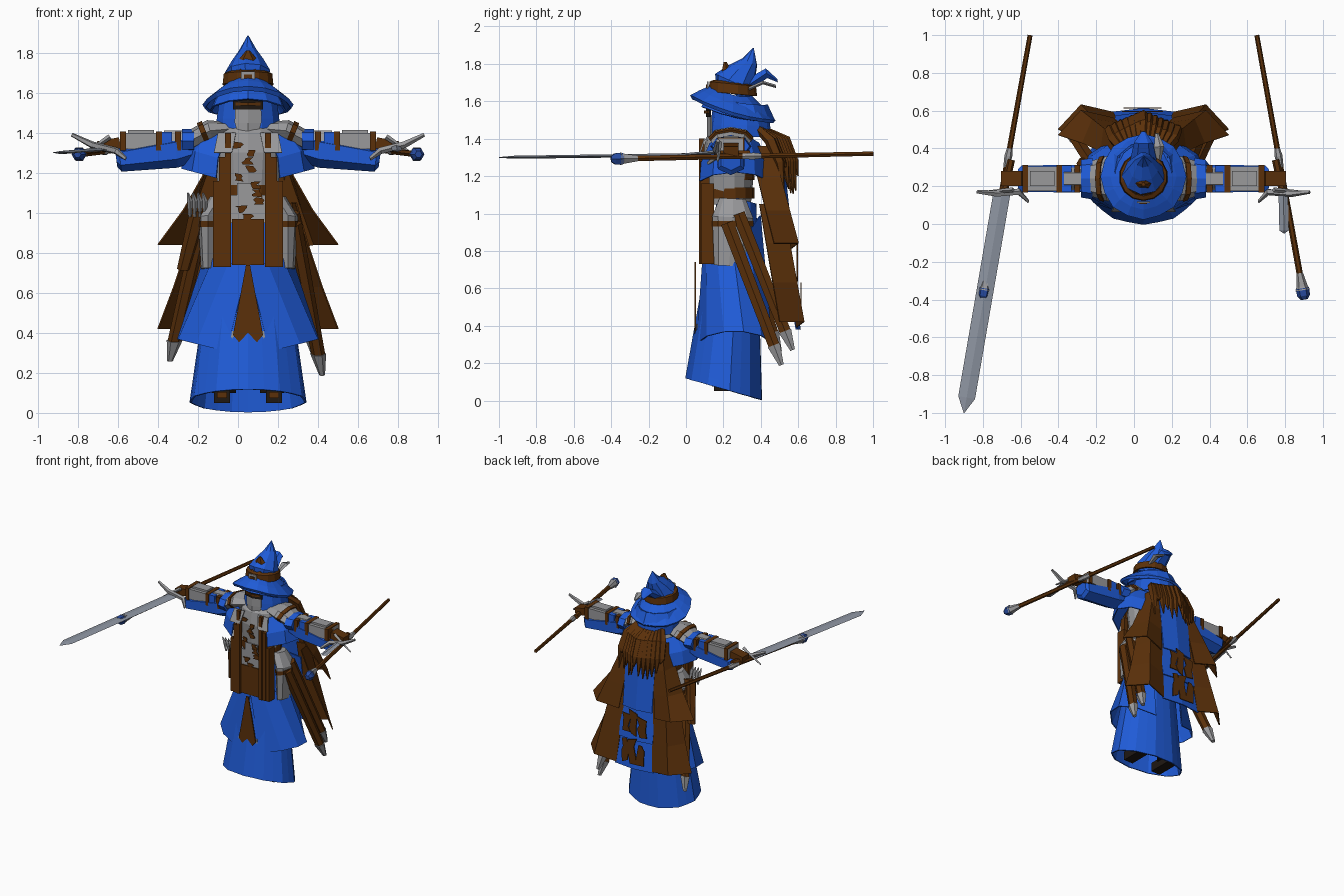
import bpy, bmesh, math, random
from mathutils import Vector

if "Cube" in bpy.data.objects:
    bpy.data.objects.remove(bpy.data.objects["Cube"])
random.seed(4)
CENTRE = .05  # the body's centre line
ARM_Y, ARM_Z = .24, 1.36


def material(name, red, green, blue_part):
    mat = bpy.data.materials.new(name)
    mat.use_nodes = True
    mat.diffuse_color = (red, green, blue_part, 1)
    mat.node_tree.nodes["Principled BSDF"].inputs["Base Color"].default_value = mat.diffuse_color
    return mat


blue = material("cloth blue", .014, .105, .68)
brown = material("leather brown", .105, .03, .003)
grey = material("armour grey", .32, .32, .33)
steel = material("blade steel", .27, .3, .36)
dark = material("dark leather", .014, .009, .006)
gem = material("gem blue", .02, .07, .35)


def finish(name, bm, mat, thick=0.0):
    bmesh.ops.recalc_face_normals(bm, faces=bm.faces)
    mesh = bpy.data.meshes.new(name)
    bm.to_mesh(mesh)
    bm.free()
    mesh.materials.append(mat)
    ob = bpy.data.objects.new(name, mesh)
    bpy.context.collection.objects.link(ob)
    if thick:
        solid = ob.modifiers.new("thickness", "SOLIDIFY")
        solid.thickness, solid.offset = thick, 0


def bridge(bm, rows, closed):
    rows = [[bm.verts.new(point) for point in row] for row in rows]
    count = len(rows[0])
    for above, below in zip(rows, rows[1:]):
        for i in range(count if closed else count - 1):
            j = (i + 1) % count
            bm.faces.new((above[i], above[j], below[j], below[i]))
    return rows


def panel(name, rows, mat, thick=.008):
    """Cloth sheet through rows of points."""
    bm = bmesh.new()
    bridge(bm, rows, False)
    finish(name, bm, mat, thick)


def tube(name, stations, mat, sides=6, turn=0.0):
    """Solid along a path; each station is a point, a width and maybe a height."""
    bm = bmesh.new()
    points = [Vector(station[0]) for station in stations]
    along = (points[-1] - points[0]).normalized()
    upright = abs(along.z) > .9
    side = Vector((1, 0, 0)) if upright else along.cross(Vector((0, 0, 1))).normalized()
    up = side.cross(along).normalized()
    rows = []
    for point, station in zip(points, stations):
        width, height = station[1], station[-1]
        angles = [turn + math.tau * i / sides for i in range(sides)]
        rows.append([point + side * width * math.cos(a) + up * height * math.sin(a) for a in angles])
    rows = bridge(bm, rows, True)
    bm.faces.new(rows[0])
    bm.faces.new(rows[-1])
    finish(name, bm, mat)


def box(name, start, end, width, height, mat):
    size = (width / math.sqrt(2), height / math.sqrt(2))
    tube(name, [(start, *size), (end, *size)], mat, 4, math.pi / 4)


def robe(name, y, profile, mat, sides=14, depth=1.0, tilt=0.0, lean=0.0, droop=0.0, fold=0.0):
    """Upright shell from a profile of heights and radii."""
    bm, rows = bmesh.new(), []
    for z, radius in profile:
        row = []
        for i in range(sides):
            a = math.tau * i / sides
            r = radius * (1 + fold * (-1) ** i)
            row.append((CENTRE + r * math.sin(a),
                        y + lean * z - r * depth * math.cos(a),
                        z + radius * tilt * math.cos(a) - droop * math.sin(a) ** 2))
        rows.append(row)
    bridge(bm, rows, True)
    finish(name, bm, mat, .01)


def at(s, out, y, z):
    """Point at a distance from the centre line, on side s."""
    return (CENTRE + s * out, y, z)


def plate(name, y, rows, mat, bend=0.0):
    """Symmetric front plate from heights and half widths."""
    panel(name, [[at(s, w, y + bend * abs(s), z) for s in (-1, 0, 1)] for z, w in rows], mat)


def spot(name, x, y, z, width, height, mat):
    """Thin worn patch with a ragged outline."""
    ragged = lambda size: random.uniform(-.3, .3) * size
    panel(name, [[(x + ragged(width) + end * width, y, z + row * height / 3 + ragged(height / 3))
                  for end in (0, 1)] for row in range(4)], mat, .006)


# Robe, torso and belts
robe("lower_skirt", .2, [(z, .295 - .145 * z) for z in (.06, .1, .35, .7, 1.08)], blue,
     sides=22, depth=.7, tilt=.2, lean=.07, fold=.015)
robe("torso", .23, [(1.05, .14), (1.3, .17), (1.4, .15), (1.46, .08)], grey, depth=.8)
for name, z, height in (("belt", 1.08, .06), ("waist_strap", 1.18, .03)):
    robe(name, .235, [(z, .15), (z + height, .15)], brown, depth=.85)
plate("waist_plate", .1, [(1.09, .085), (.95, .085)], grey)
plate("belt_buckle", .1, [(1.15, .055), (1.06, .055)], grey)

# Hood and face
robe("hood", .29, [(1.41, .16), (1.47, .155), (1.58, .14)], blue)
plate("mask", .115, [(1.525, .065), (1.45, .065), (1.38, .045)], grey, bend=.02)
plate("eye_band", .11, [(1.58, .075), (1.515, .075)], dark, bend=.02)
plate("brow_band", .1, [(1.55, .06), (1.535, .06)], brown, bend=.02)

# Hat
robe("hat_brim", .25, [(1.655, .1), (1.605, .17), (1.565, .22), (1.55, .21)], blue,
     sides=16, tilt=.3, droop=.025, fold=.012)
robe("hat_brim_fold", .28, [(1.61, .15), (1.53, .19)], blue, sides=12, tilt=.2, droop=.02, fold=.02)
robe("hat_band", .25, [(1.64, .125), (1.69, .12), (1.7, .1)], brown, tilt=.1)
tube("hat_crown", [((CENTRE, y, z), r) for y, z, r in
                   ((.25, 1.64, .1), (.26, 1.7, .115), (.3, 1.76, .08), (.34, 1.81, .045), (.36, 1.885, .003))],
     blue, 9, .3)
tube("hat_front_peak", [((CENTRE, .2, 1.69), .085, .055), ((CENTRE, .22, 1.75), .06, .035),
                        ((CENTRE, .21, 1.81), .01)], brown)
tube("hat_back_fold", [((CENTRE, .34, 1.69), .07, .04), ((CENTRE, .43, 1.75), .05, .03),
                       ((CENTRE, .49, 1.71), .01)], blue)
tube("hat_feather", [(at(1, .08, .32, 1.66), .01), (at(1, .08, .41, 1.7), .03, .01),
                     (at(1, .07, .48, 1.68), .01)], grey, 5)
plate("hat_buckle", .115, [(1.705, .035), (1.655, .035)], grey)
plate("hat_buckle_centre", .11, [(1.69, .02), (1.67, .02)], brown)

# Front apron and tabard
plate("apron", .085, [(.97, .08), (.74, .08)], brown)
plate("tabard", .05, [(.74, .01), (.39, .075), (.31, .01)], brown)
plate("tabard_trim", .06, [(.41, .08), (.38, .085), (.29, .01)], grey)

for s, label in ((1, "left_"), (-1, "right_")):
    # Overskirt wrapping from the front slit to the back
    top, low = [], []
    for i in range(6):
        a, b = i * .5, .3 + i * .5
        top.append(at(s, .2 * math.sin(a), .26 - .17 * math.cos(a), .74 + .01 * i * i))
        low.append(at(s, .36 * math.sin(b), .26 - .21 * math.cos(b), .28 + .09 * math.sin(b)))
    panel(label + "overskirt", [top, low], blue)

    # Hanging straps in front
    for i in range(3):
        out, y = .1 + .03 * i, .085 + .015 * i
        box(label + "front_strap", at(s, out, y, 1.4 - .12 * i), at(s, out, y, .73), .028, .03 + .02 * i, brown)

    # Two-tier cape, flaring as it falls
    for tier, (high, bottom, start) in enumerate(((1.36, .84, 0), (1.05, .42, .4))):
        rows = []
        for step in range(4):
            drop = step / 3
            f = start + (1 - start) * drop
            z, y = high + (bottom - high) * drop, .03 * tier * drop
            rows.append([at(s, .17 + .28 * f ** 1.5, y + .34 + .13 * f, z),
                         at(s, .15 + .18 * f, y + .46 + .14 * f, z),
                         at(s, .09 + .07 * f, y + .48 + .08 * f, z - .03 * f)])
        panel(label + "cape", rows, brown)

    # Shoulder cape
    panel(label + "mantle", [[at(s, reach * math.sin(a), .26 - depth * math.cos(a), z + .09 * math.sin(a))
                              for a in (.5, 1, 1.6, 2.1, 2.6)]
                             for reach, depth, z in ((.23, .15, 1.33), (.31, .2, 1.23), (.33, .21, 1.13))], blue)
    panel(label + "chest_plate", [[at(s, out + drop / 5, .1 - drop / 3, 1.4 - drop) for out in (.06, .15)]
                                  for drop in (0, .1)], grey)

    # Shoulder armour, elbow and bracer
    arm = lambda out, lift=0: at(s, out, ARM_Y, ARM_Z + lift)
    tube(label + "pauldron", [(arm(.08, .06), .08, .035), (arm(.19, .05), .12, .055), (arm(.29), .09, .05)], grey, 8)
    tube(label + "pauldron_strap", [(arm(.21, .045), .122, .058), (arm(.235, .035), .115, .057)], brown, 8)
    tube(label + "shoulder_trim", [(arm(.27), .11, .06), (arm(.33), .1, .06)], blue, 8)
    tube(label + "upper_arm", [(arm(.2), .06), (arm(.42), .06)], grey)
    tube(label + "sleeve", [(arm(.27, -.03), .07), (arm(.36, -.05), .085), (arm(.64, -.09), .08, .065),
                            (arm(.66, -.08), .06, .05)], blue, 6, math.pi / 6)
    box(label + "elbow_cloth", arm(.38), arm(.43), .14, .09, blue)
    box(label + "bracer", arm(.42), arm(.64), .13, .08, grey)
    box(label + "bracer_plate", arm(.47, .04), arm(.6, .04), .08, .03, grey)
    for out in (.335, .43, .61):
        box(label + "arm_band", arm(out), arm(out + .03), .145, .095, brown)

    # Hand, grip and crossguard
    box(label + "glove", arm(.64, -.01), arm(.75, -.03), .08, .055, brown)
    tube(label + "grip", [(at(s, .74, .16, 1.32), .02), (at(s, .7, .34, 1.32), .02)], brown)
    tube(label + "crossguard", [(at(s, .61, .12, 1.27), .01), (at(s, .66, .17, 1.31), .018),
                                (at(s, .78, .16, 1.34), .018), (at(s, .88, .17, 1.39), .01)], grey, 5)
    tube(label + "guard_spike", [(at(s, .69, .18, 1.38), .014), (at(s, .84, .17, 1.28), .006)], grey, 4)

    # Staff with gem end, converging behind the figure
    staff = lambda y: at(s, .78 - .18 * y, y, 1.3 + .02 * y)
    tube(label + "staff", [(staff(1), .013), (staff(-.3), .017)], brown)
    tube(label + "staff_joint", [(staff(.4), .015), (staff(.36), .021), (staff(.3), .016)], grey)
    tube(label + "staff_cup", [(staff(-.26), .018), (staff(-.33), .03), (staff(-.35), .038)], grey)
    tube(label + "staff_gem", [(staff(-.34), .036), (staff(-.38), .034), (staff(-.4), .018)], gem)

    # Hip armour, leg and boot
    tube(label + "hip_armour", [(at(s, .14, .25, 1.08), .05, .07), (at(s, .2, .25, .98), .05, .11),
                                (at(s, .2, .23, .72), .035, .08)], grey, 8)
    tube(label + "hip_strap", [(at(s, .2, .25, z), .053, .112) for z in (.96, .93)], brown, 8)
    tube(label + "leg", [(at(s, .12, .27, .1), .06), (at(s, .09, .26, .6), .07)], dark)
    box(label + "boot", at(s, .13, .15, .085), at(s, .13, .36, .085), .08, .07, dark)
    box(label + "boot_toe", at(s, .13, .14, .09), at(s, .13, .18, .09), .05, .03, brown)


# Long sword in the right hand, short blade in the left
def blade(name, hilt, tip, width):
    hilt, tip = Vector(hilt), Vector(tip)
    tube(name, [(hilt, width, .01), (hilt.lerp(tip, .93), width, .008), (tip, .002)], steel, 4)


blade("long_sword", (-.7, .16, 1.315), (-.9, -1, 1.3), .045)
blade("short_blade", (.79, .17, 1.33), (.795, -.05, 1.31), .025)


# Scabbards with metal tips
def scabbard(name, mouth, end):
    mouth, end = Vector(mouth), Vector(end)
    neck = mouth.lerp(end, .86)
    tube(name, [(mouth, .04), (neck, .035)], brown)
    tube(name + "_tip", [(neck, .04), (end, .015)], grey)


scabbard("left_front_scabbard", (.28, .22, .95), (.42, .51, .19))
scabbard("left_rear_scabbard", (.27, .28, 1), (.39, .57, .27))
scabbard("right_scabbard", (-.17, .24, 1), (-.34, .5, .26))
tube("quiver", [((-.19, .22, 1.02), .05), ((-.27, .32, .72), .035)], brown)
for i in range(4):
    x = -.24 + i * .025
    tube("arrow", [((x, .19, .98), .008), ((x, .17, 1.06), .014), ((x - .01, .16, 1.1), .004)], grey, 4)

# Blue back cloths in tiers with worn leather patches
for tier, (high, bottom) in enumerate(((1.28, .84), (.92, .6), (.68, .38))):
    y, width = .52 + .02 * tier, .13 + .02 * tier
    panel("back_cloth", [[at(s, width, y + slope - .02 * abs(s), z) for s in (-1, 0, 1)]
                         for z, slope in ((high, 0), (bottom, .05))], blue)
    for i in range(3 if tier else 0):
        spot("back_patch", CENTRE - .1 + .07 * i, y + .055, bottom + .05, .06, random.uniform(.13, .2), brown)

# Ragged hair mane down the back
for i in range(-6, 7):
    out, y = i * .026, .6 - abs(i) * .013
    tube("hair_lock", [(at(1, out * .6, .37, 1.47), .02), (at(1, out, y - .07, 1.39), .033),
                       (at(1, out * 1.15, y - .02, 1.27), .028),
                       (at(1, out * 1.2, y, random.uniform(1.1, 1.25)), .004)], brown, 5)

# Worn leather spots on the chest and waist plates
for i in range(10):
    spot("worn_spot", CENTRE + random.uniform(-.08, .04), .085, .96 + i * .04, .04, .035, brown)
